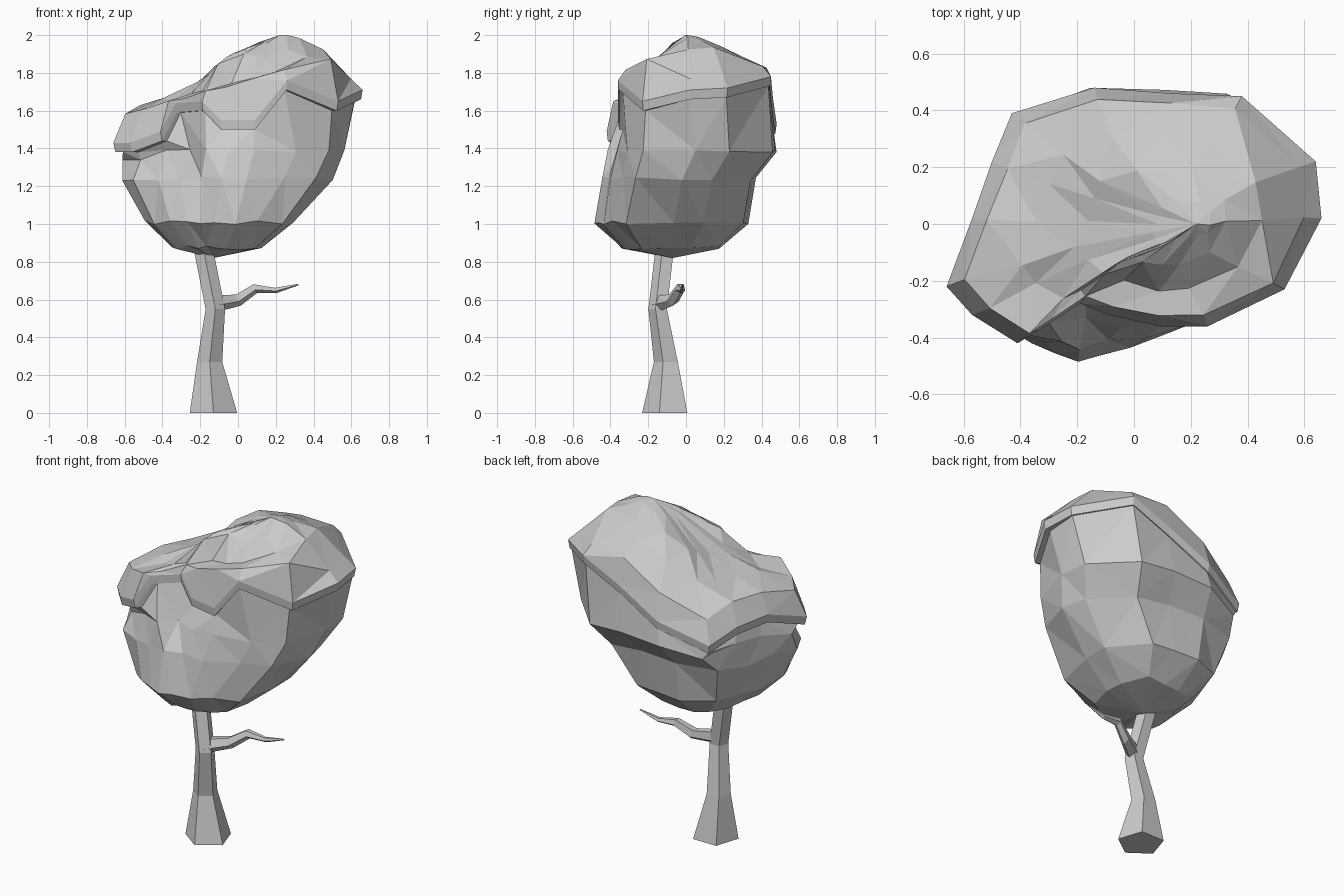
import bpy, bmesh, math, random
from mathutils import Vector

if "Cube" in bpy.data.objects:
    bpy.data.objects.remove(bpy.data.objects["Cube"])

random.seed(4)


def loft(name, rings, start=None, end=None):
    """Skin matching rings; close each end with a point or a flat face."""
    bm = bmesh.new()
    rows = [[bm.verts.new(p) for p in r] for r in rings]
    n = len(rows[0])
    for a, b in zip(rows, rows[1:]):
        for i in range(n):
            j = (i + 1) % n
            bm.faces.new((a[i], a[j], b[j], b[i]))
    for row, tip in ((rows[0], start), (rows[-1], end)):
        if tip is None:
            bm.faces.new(row)
        else:
            t = bm.verts.new(tip)
            for i in range(n):
                bm.faces.new((row[i], row[(i + 1) % n], t))
    bmesh.ops.triangulate(bm, faces=[f for f in bm.faces if len(f.verts) == 4])
    bmesh.ops.recalc_face_normals(bm, faces=bm.faces)
    me = bpy.data.meshes.new(name)
    bm.to_mesh(me)
    bm.free()
    ob = bpy.data.objects.new(name, me)
    bpy.context.collection.objects.link(ob)
    return ob


def jit(p, s=0.012):
    return [c + random.uniform(-s, s) for c in p]


def lerp_table(tab, x):
    if x <= tab[0][0]:
        return tab[0][1]
    for (x0, z0), (x1, z1) in zip(tab, tab[1:]):
        if x <= x1:
            return z0 + (z1 - z0) * (x - x0) / (x1 - x0)
    return tab[-1][1]


# Trunk: bent, tapering pentagon
trunk_path = [(-.13, -.10, 0, .132), (-.15, -.10, .27, .07),
              (-.12, -.145, .55, .054), (-.18, -.11, .85, .054), (-.2, -.09, .98, .045)]
angles = [math.radians(-90 + 72 * k) for k in range(5)]
loft("trunk", [[(x + r * math.cos(a), y + r * math.sin(a), z) for a in angles]
               for x, y, z, r in trunk_path])

# Branch: crooked tapering twig
branch_path = [(-.11, -.14, .585, .045), (0, -.07, .60, .033), (.09, -.03, .66, .026),
               (.2, -.02, .65, .015), (.32, -.015, .68, .004)]
loft("branch", [[(x - .4 * r * math.sin(a), y + r * math.cos(a), z + r * math.sin(a))
                 for a in angles] for x, y, z, r in branch_path])

# Plan outline of the canopy, in a unit box, and the ragged lip of the upper cap
outline = [(1, .04), (.97, .45), (.58, .95), (.2, .98), (-.21, 1), (-.65, .82),
           (-.8, .45), (-.9, .04), (-1, -.4), (-.87, -.68), (-.63, -.88), (-.42, -.97),
           (-.25, -1), (-.05, -.94), (.2, -.88), (.55, -.76), (.87, -.58)]
lip = [(.66, .02, 1.66), (.64, .22, 1.67), (.38, .45, 1.73), (.13, .46, 1.62),
       (-.14, .48, 1.48), (-.43, .39, 1.37), (-.5, .22, 1.44), (-.57, .02, 1.46),
       (-.66, -.22, 1.38), (-.57, -.32, 1.38), (-.41, -.42, 1.44), (-.33, -.37, 1.59),
       (-.19, -.28, 1.60), (-.09, -.32, 1.50), (.09, -.36, 1.50), (.26, -.36, 1.71),
       (.53, -.23, 1.60)]

# Lower foliage: bowl rings given by their extents (x0, x1, y0, y1, z)
bowl = [(-.36, .13, -.35, .18, .875), (-.50, .29, -.48, .32, 1.01),
        (-.62, .49, -.44, .37, 1.24), (-.60, .56, -.42, .47, 1.39)]
rings = []
for x0, x1, y0, y1, z in bowl:
    rings.append([jit(((x0 + x1 + u * (x1 - x0)) / 2, (y0 + y1 + v * (y1 - y0)) / 2, z))
                  for u, v in outline])
# tuck the last bowl ring just below and behind the lip
for p, q in zip(rings[-1], lip):
    p[2] = min(p[2], q[2] - .04)
    if q[1] < -.25:
        p[1] = max(p[1], q[1] - .05)

# Upper foliage: overhanging lip, front shelf, then a lopsided crown
crest = [(-.6, 1.59), (-.42, 1.66), (-.24, 1.71), (-.05, 1.90),
         (.24, 2.0), (.4, 1.96), (.62, 1.75)]


def crown(x, y):
    z = min(lerp_table(crest, x), 2.0 - .7 * (y - x - .1))   # sloping back left
    z = min(z, 2.01 - .42 * y if y > 0 else 2.01 + .9 * y)
    if y < -.18:
        z = min(lerp_table(crest, x), 1.75 + .27 * x)        # front shelf
    return z


def shrink(p, s, cx=.06):
    return Vector((cx + (p[0] - cx) * s, p[1] * s, p[2]))


# the undercut fades out toward the back
rings.append([shrink(p, .93 if p[1] < .1 else .97) for p in lip])
rings.append([shrink(p, .985) for p in lip])
rings.append([(x, y, z + .05) for x, y, z in lip])
for s, rise, cx in ((.91, .05, .06), (.64, .06, .06), (.4, .06, .1), (.16, .06, .2)):
    ring = []
    for p in lip:
        q = shrink(p, s, cx)
        q.z = crown(q.x, q.y)
        if s > .5:
            q.z = max(q.z, p[2] + rise)
        ring.append(jit(q, .008))
    rings.append(ring)
loft("foliage", rings, start=(-.13, -.07, .82), end=(.22, 0, 2.0))
